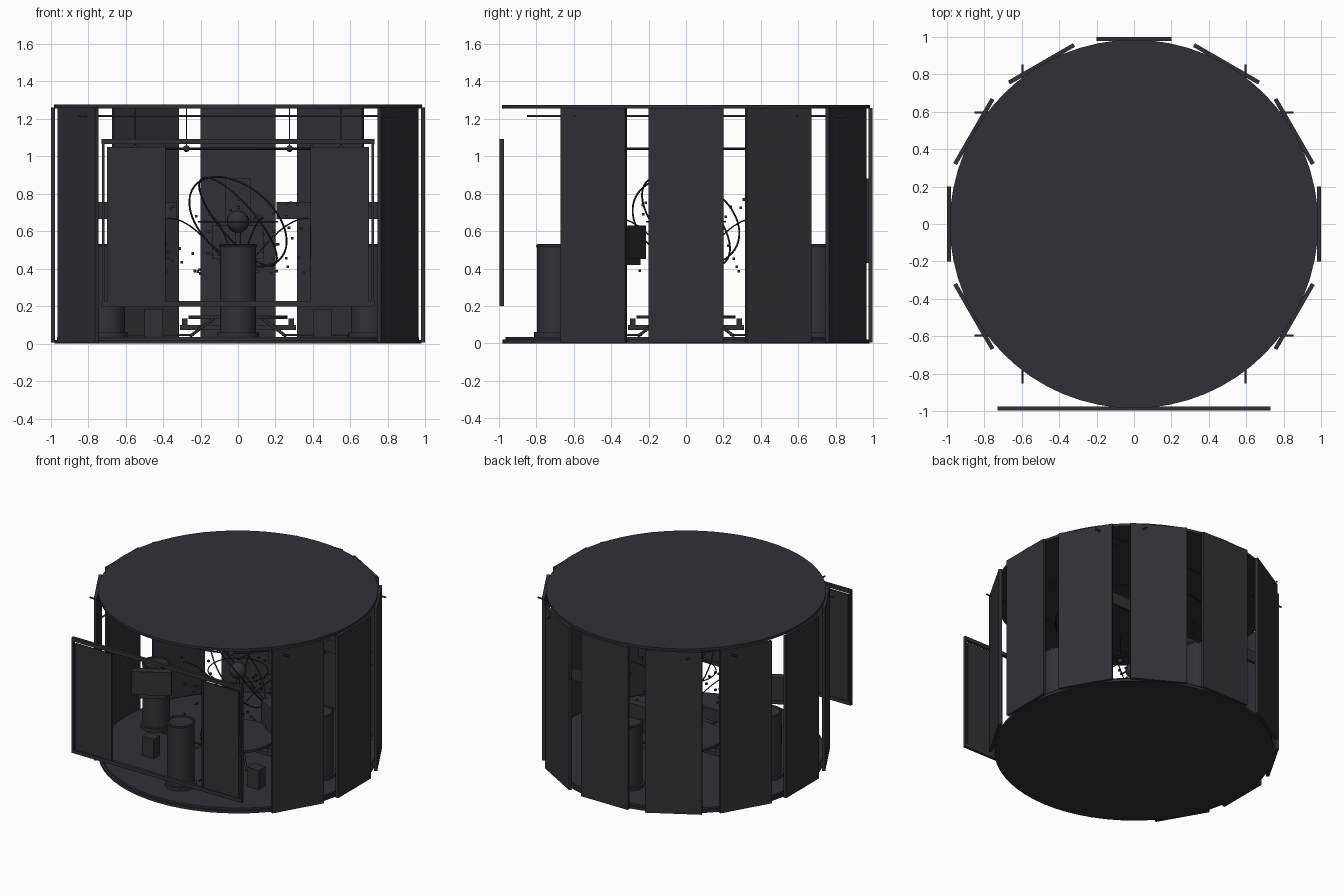
import bpy, math, random
from mathutils import Vector, Matrix

if "Cube" in bpy.data.objects:
    bpy.data.objects.remove(bpy.data.objects["Cube"])

random.seed(4)
mat = bpy.data.materials.new("charcoal")
mat.diffuse_color = (0.03, 0.03, 0.04, 1)
mat.use_nodes = True
mat.node_tree.nodes["Principled BSDF"].inputs["Base Color"].default_value = mat.diffuse_color


def finish(o, name, smooth=False):
    o.name = name
    o.data.materials.append(mat)
    if smooth:
        bpy.ops.object.shade_smooth_by_angle(angle=math.radians(40))
    return o


def box(name, loc, size, rz=0.0):
    bpy.ops.mesh.primitive_cube_add(size=1, location=loc, rotation=(0, 0, rz))
    o = bpy.context.object
    o.scale = size
    return finish(o, name)


def cyl(name, x, y, z0, z1, r, n=32):
    bpy.ops.mesh.primitive_cylinder_add(vertices=n, radius=r, depth=z1 - z0,
                                        location=(x, y, (z0 + z1) / 2))
    return finish(bpy.context.object, name, True)


def ring(name, loc, R, r, normal=(0, 0, 1), n=64):
    rot = Vector(normal).to_track_quat('Z', 'Y').to_euler()
    bpy.ops.mesh.primitive_torus_add(location=loc, rotation=rot, major_radius=R,
                                     minor_radius=r, major_segments=n, minor_segments=8)
    return finish(bpy.context.object, name, True)


def ball(name, loc, r):
    bpy.ops.mesh.primitive_uv_sphere_add(segments=20, ring_count=12, radius=r, location=loc)
    return finish(bpy.context.object, name, True)


def tube(name, pts, r):
    cu = bpy.data.curves.new(name, 'CURVE')
    cu.dimensions = '3D'
    cu.bevel_depth = r
    cu.bevel_resolution = 1
    cu.use_fill_caps = True
    s = cu.splines.new('POLY')
    s.points.add(len(pts) - 1)
    for p, c in zip(s.points, pts):
        p.co = (*c, 1)
    o = bpy.data.objects.new(name, cu)
    bpy.context.collection.objects.link(o)
    return finish(o, name)


def polar(r, deg, z=0.0):
    a = math.radians(deg)
    return (r * math.cos(a), r * math.sin(a), z)


# floor and roof
cyl("floor", 0, 0, 0, 0.02, 0.98, 64)
cyl("floor_inlay", 0, 0, 0.02, 0.035, 0.965, 64)
cyl("roof", 0, 0, 1.255, 1.275, 0.983, 64)

# nine wall panels, open at the front
for i in range(9):
    a = -30 + 30 * i
    box("wall_panel", polar(0.987, a, 0.632), (0.022, 0.4, 1.255), math.radians(a))

# front frame with two side screens
Y = -0.985
for z in (0.213, 1.078):
    box("frame_rail", (0, Y, z), (1.455, 0.022, 0.028))
for s in (-1, 1):
    box("frame_post", (s * 0.72, Y, 0.645), (0.014, 0.022, 0.87))
    box("side_screen", (s * 0.545, Y, 0.635), (0.31, 0.012, 0.83))
    box("screen_edge", (s * 0.392, Y, 0.635), (0.012, 0.02, 0.85))

# ceiling rods that poke through the wall gaps
for s in (-1, 1):
    tube("ceiling_rod", [(-0.85, s * 0.595, 1.215), (0.85, s * 0.595, 1.215)], 0.006)
    tube("ceiling_rod", [(s * 0.595, -0.85, 1.215), (s * 0.595, 0.85, 1.215)], 0.006)

# hanging light ring
ring("light_ring", (0, 0, 1.04), 0.55, 0.006)
for i in range(6):
    ball("lamp", polar(0.55, 60 * i, 1.04), 0.018)
    tube("lamp_hanger", [polar(0.55, 60 * i, 1.04), polar(0.55, 60 * i, 1.256)], 0.003)

# four barrels with rims and feed cables
for i in range(4):
    x, y, _ = polar(0.7, 90 * i)
    cyl("barrel", x, y, 0.035, 0.52, 0.097)
    cyl("barrel_base", x, y, 0.035, 0.06, 0.112)
    ring("barrel_rim", (x, y, 0.52), 0.092, 0.01, n=32)
    tube("floor_cable", [polar(0.25, 90 * i + 20, 0.045), polar(0.6, 90 * i + 8, 0.045)], 0.006)

# low central table on cantilevered feet
cyl("table_top", 0, 0, 0.132, 0.15, 0.265, 48)
cyl("table_column", 0, 0, 0.035, 0.135, 0.08)
for i in range(4):
    a = 90 * i
    box("table_arm", polar(0.2, a, 0.085), (0.22, 0.05, 0.026), math.radians(a))
    box("table_block", polar(0.285, a, 0.115), (0.03, 0.05, 0.035), math.radians(a))
    tube("table_leg", [polar(0.18, a + 45, 0.135), polar(0.36, a + 45, 0.04)], 0.008)

# floating atom: core, orbits, hanging arcs
C = (0, 0, 0.65)
cyl("core_post", 0, 0, 0.15, 0.62, 0.015, 16)
ball("core", C, 0.06)
ring("orbit", C, 0.3, 0.005, (0.5, 0.62, 0.6))
ring("orbit", C, 0.3, 0.005, (0.7, 0.3, 0.6))
ring("orbit", C, 0.21, 0.004)
for i in range(4):
    pts = [polar(0.06 + 0.34 * t, 90 * i + 20, 0.42 + 0.25 * math.sin(t * math.pi / 2))
           for t in (k / 8 for k in range(9))]
    tube("arc_cable", pts, 0.004)
for _ in range(60):
    p = polar(random.uniform(0.2, 0.42), random.uniform(0, 360), random.uniform(0.37, 0.77))
    box("particle", p, (0.014, 0.014, 0.014))

# three floating consoles
for x, y, rz in ((-0.52, -0.31, 30), (0.52, -0.31, -30), (0, 0.6, 0)):
    rz = math.radians(rz)
    box("console", (x, y, 0.54), (0.28, 0.06, 0.18), rz)
    box("console_lip", (x, y, 0.435), (0.2, 0.04, 0.03), rz)

# wall plaque, shelf bands and small floor units
box("back_plaque", (0, 0.968, 0.655), (0.14, 0.016, 0.45))
box("shelf_band", (0.48, 0.6, 0.71), (0.55, 0.02, 0.09))
box("shelf_band", (-0.54, 0.6, 0.71), (0.43, 0.02, 0.09))
for s in (-1, 1):
    box("floor_unit", (s * 0.45, -0.42, 0.11), (0.1, 0.08, 0.15))
